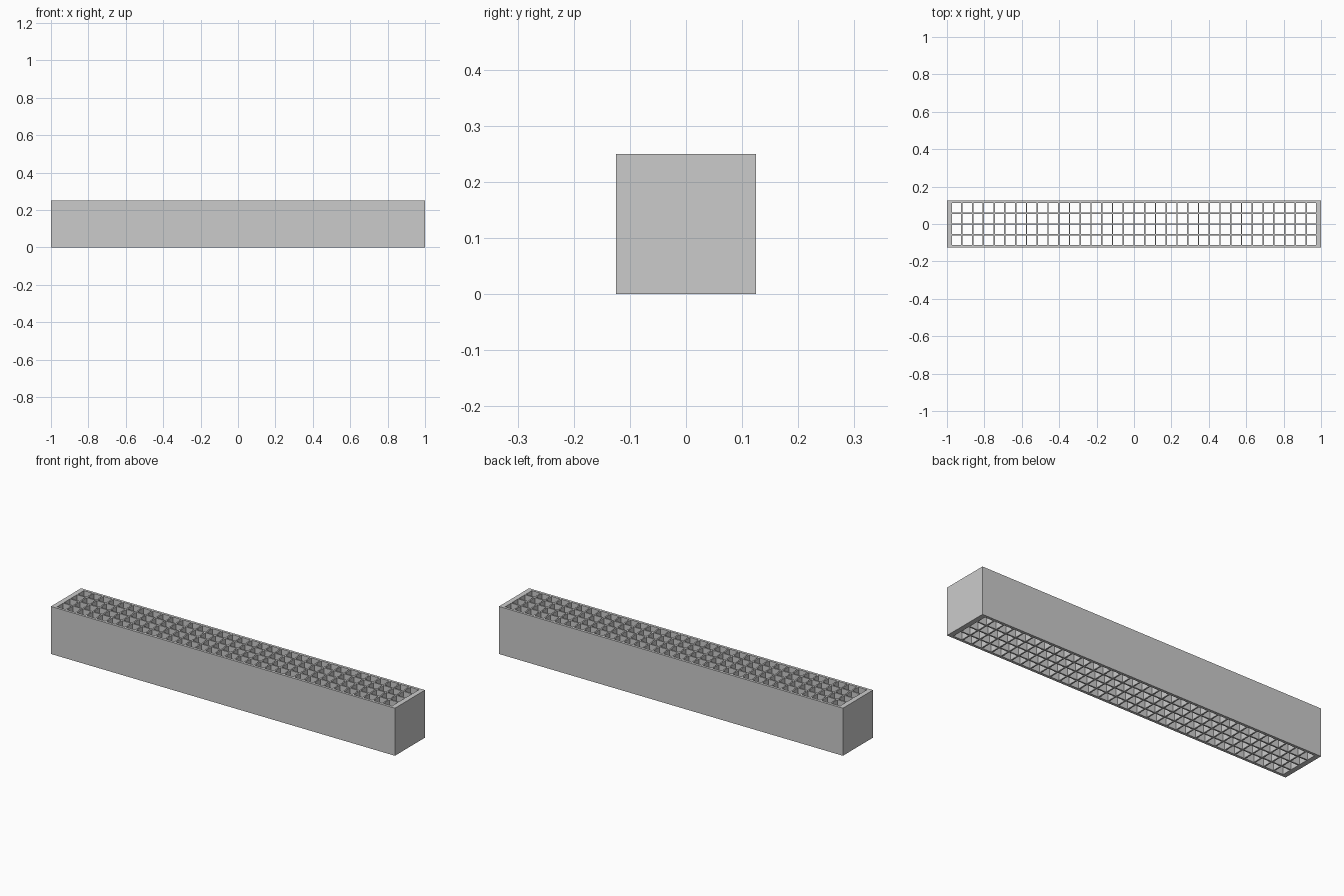
import bpy, bmesh

cube = bpy.data.objects.get("Cube")
if cube:
    bpy.data.objects.remove(cube, do_unlink=True)

LENGTH, WIDTH, HEIGHT = 2.0, 0.25, 0.25
COLS, ROWS = 34, 4
PITCH, HOLE = 0.0575, 0.05

grey = bpy.data.materials.new("plain grey")
grey.use_nodes = True
colour = (0.6, 0.6, 0.6, 1)
grey.diffuse_color = colour
grey.node_tree.nodes["Principled BSDF"].inputs["Base Color"].default_value = colour


def cuts(size, count):
    """Outer edges plus both sides of every hole along one axis."""
    out = [-size / 2]
    for i in range(count):
        c = (i - (count - 1) / 2) * PITCH
        out += [c - HOLE / 2, c + HOLE / 2]
    return out + [size / 2]


# Perforated base sheet: every odd/odd cell is left open
bm = bmesh.new()
xs, ys = cuts(LENGTH, COLS), cuts(WIDTH, ROWS)
verts = [[bm.verts.new((x, y, 0)) for y in ys] for x in xs]
for i in range(len(xs) - 1):
    for j in range(len(ys) - 1):
        if not (i % 2 and j % 2):
            bm.faces.new((verts[i][j], verts[i + 1][j],
                          verts[i + 1][j + 1], verts[i][j + 1]))

# Raise the sheet into a block with square channels running through it
raised = bmesh.ops.extrude_face_region(bm, geom=bm.faces[:], use_keep_orig=True)
top = [g for g in raised["geom"] if isinstance(g, bmesh.types.BMVert)]
bmesh.ops.translate(bm, verts=top, vec=(0, 0, HEIGHT))
bmesh.ops.recalc_face_normals(bm, faces=bm.faces[:])

mesh = bpy.data.meshes.new("channel_block")
bm.to_mesh(mesh)
bm.free()
mesh.materials.append(grey)
block = bpy.data.objects.new("channel_block", mesh)
bpy.context.collection.objects.link(block)
